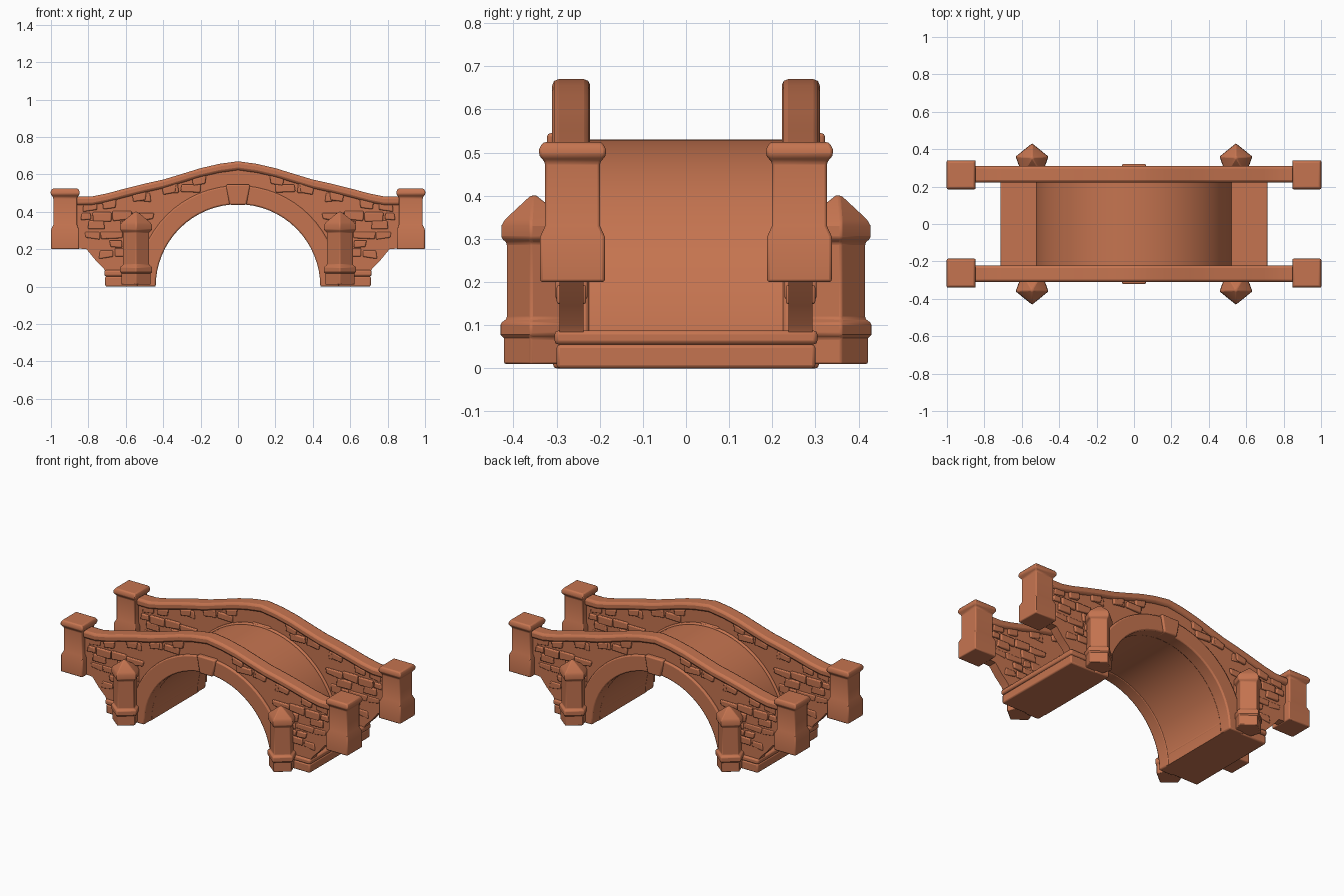
import bpy, bmesh, math, random

if "Cube" in bpy.data.objects:
    bpy.data.objects.remove(bpy.data.objects["Cube"])

random.seed(4)
clay = bpy.data.materials.new("terracotta")
clay.diffuse_color = (0.56, 0.175, 0.08, 1)
clay.use_nodes = True
clay.node_tree.nodes["Principled BSDF"].inputs["Base Color"].default_value = clay.diffuse_color


def finish(name, bm, bevel=0, mirror=(False, False), smooth=30):
    """Turn a bmesh into a named object with mirror, bevel and smoothing."""
    bmesh.ops.recalc_face_normals(bm, faces=bm.faces)
    me = bpy.data.meshes.new(name)
    bm.to_mesh(me)
    bm.free()
    ob = bpy.data.objects.new(name, me)
    bpy.context.collection.objects.link(ob)
    me.materials.append(clay)
    if bevel:
        b = ob.modifiers.new("bevel", "BEVEL")
        b.width, b.segments, b.limit_method = bevel, 2, "ANGLE"
        b.angle_limit = math.radians(40)
    if any(mirror):
        m = ob.modifiers.new("mirror", "MIRROR")
        m.use_axis = (mirror[0], mirror[1], False)
    bpy.ops.object.select_all(action="DESELECT")
    ob.select_set(True)
    bpy.context.view_layer.objects.active = ob
    bpy.ops.object.shade_smooth_by_angle(angle=math.radians(smooth))
    return ob


def add_prism(bm, pts, y0, y1):
    """Extrude an (x, z) outline from y0 to y1."""
    a = [bm.verts.new((x, y0, z)) for x, z in pts]
    b = [bm.verts.new((x, y1, z)) for x, z in pts]
    bm.faces.new(a)
    bm.faces.new(b[::-1])
    for i in range(len(a)):
        j = (i + 1) % len(a)
        bm.faces.new((a[i], b[i], b[j], a[j]))


def prism(name, pts, y0, y1, **kw):
    bm = bmesh.new()
    add_prism(bm, pts, y0, y1)
    return finish(name, bm, **kw)


def stack(name, plan, centre, levels, **kw):
    """Loft a plan outline through (z, scale) levels."""
    bm = bmesh.new()
    rings = [[bm.verts.new((centre[0] + x * s, centre[1] + y * s, z)) for x, y in plan]
             for z, s in levels]
    bm.faces.new(rings[0])
    bm.faces.new(rings[-1])
    n = len(plan)
    for a, b in zip(rings, rings[1:]):
        for i in range(n):
            bm.faces.new((a[i], a[(i + 1) % n], b[(i + 1) % n], b[i]))
    return finish(name, bm, **kw)


def arc(r, n=32):
    return [(r * math.cos(math.pi * i / n), r * math.sin(math.pi * i / n)) for i in range(n + 1)]


def both(half):
    """Complete a right-half open line (starting at x = 0) to run left to right."""
    return [(-x, z) for x, z in half[:0:-1]] + half


BOTH = (True, True)
SIDE = (False, True)

# rail line, right half
RAIL = [(0, .67), (.1, .656), (.2, .633), (.3, .602), (.4, .572), (.5, .55),
        (.6, .525), (.7, .498), (.78, .482), (.87, .482)]


def rail_z(x):
    for (xa, za), (xb, zb) in zip(RAIL, RAIL[1:]):
        if x <= xb:
            return za + (zb - za) * (x - xa) / (xb - xa)
    return RAIL[-1][1]


# flank line: underside of the wall where it corbels out to the end posts
FLANK = [(.87, .205), (.81, .2), (.765, .145), (.72, .1), (.70, .06), (.70, .005)]


def flank_z(x):
    return .21 if x > .8 else max(.1, .1 + (x - .70) * 1.1)


# handrails
prism("handrail", both(RAIL) + both([(x, z - .047) for x, z in RAIL])[::-1],
      -.31, -.222, bevel=.014, mirror=SIDE, smooth=40)

# parapet and spandrel walls
top = both([(x, z - .025) for x, z in RAIL])
prism("side_wall", top + FLANK + arc(.47) + [(-x, z) for x, z in FLANK[::-1]],
      -.293, -.238, mirror=SIDE)

# barrel vault that carries the deck
prism("deck_vault", arc(.53, 40) + arc(.442, 40)[::-1], -.245, .245)

# raised arch rings on each side
prism("arch_ring", arc(.54) + arc(.44)[::-1], -.308, -.225, bevel=.008, mirror=SIDE)

# keystones
prism("keystone", [(-.045, .437), (.045, .437), (.065, .545), (-.065, .545)],
      -.322, -.23, bevel=.008, mirror=SIDE)

# foundation blocks with a projecting lip
prism("foundation", [(.45, 0), (.71, 0), (.71, .055), (.45, .055)],
      -.30, .30, bevel=.008, mirror=(True, False))
prism("foundation_lip", [(.436, .055), (.715, .055), (.715, .088), (.436, .088)],
      -.305, .305, bevel=.01, mirror=(True, False))

# irregular stones standing out of both wall faces
bm = bmesh.new()
for row in range(10):
    z = .105 + row * .05
    x = .02 + random.uniform(0, .06)
    while x < .84:
        w, h = random.uniform(.06, .12), random.uniform(.036, .05)
        x1 = min(x + w, .85)
        clear = (math.hypot(x, z) > .53 and z + h < rail_z(x1) - .025
                 and z > flank_z(x1) - .01)
        if clear and x1 - x > .03 and random.random() < .68:
            j = [random.uniform(-.008, .008) for _ in range(4)]
            quad = [(x, z + j[0]), (x1 - .008, z + j[1]),
                    (x1 - .008 + j[2], z + h), (x + j[3], z + h)]
            d = random.uniform(.004, .014)
            add_prism(bm, quad, -.293 - d, -.238 + d)
        x = x1
finish("wall_stones", bm, bevel=.006, mirror=BOTH)

# corbel blocks tucked under the handrail
bm = bmesh.new()
for x in (.17, .33, .49, .65):
    z0, z1 = rail_z(x) - .045, rail_z(x + .075) - .045
    add_prism(bm, [(x, z0), (x + .075, z1), (x + .07, z1 - .035), (x + .005, z0 - .045)],
              -.308, -.226)
finish("rail_corbels", bm, bevel=.006, mirror=BOTH)

# pointed piers at the feet of the arch
PIER = [(0, -.072), (.083, -.005), (.05, .085), (-.05, .085), (-.083, -.005)]
stack("pointed_pier", PIER, (.545, -.355),
      [(.01, .95), (.07, .95), (.078, 1.06), (.105, 1.06), (.115, .86), (.29, .86),
       (.302, 1.04), (.33, 1.04), (.345, .92), (.4, .1)], bevel=.005, mirror=BOTH)

# square end posts
POST = [(-.075, -.075), (.075, -.075), (.075, .075), (-.075, .075)]
stack("end_post", POST, (.924, -.263),
      [(.2, 1), (.305, 1), (.33, .85), (.478, .85), (.492, 1.03), (.508, 1.03), (.524, .92)],
      bevel=.006, mirror=BOTH)
